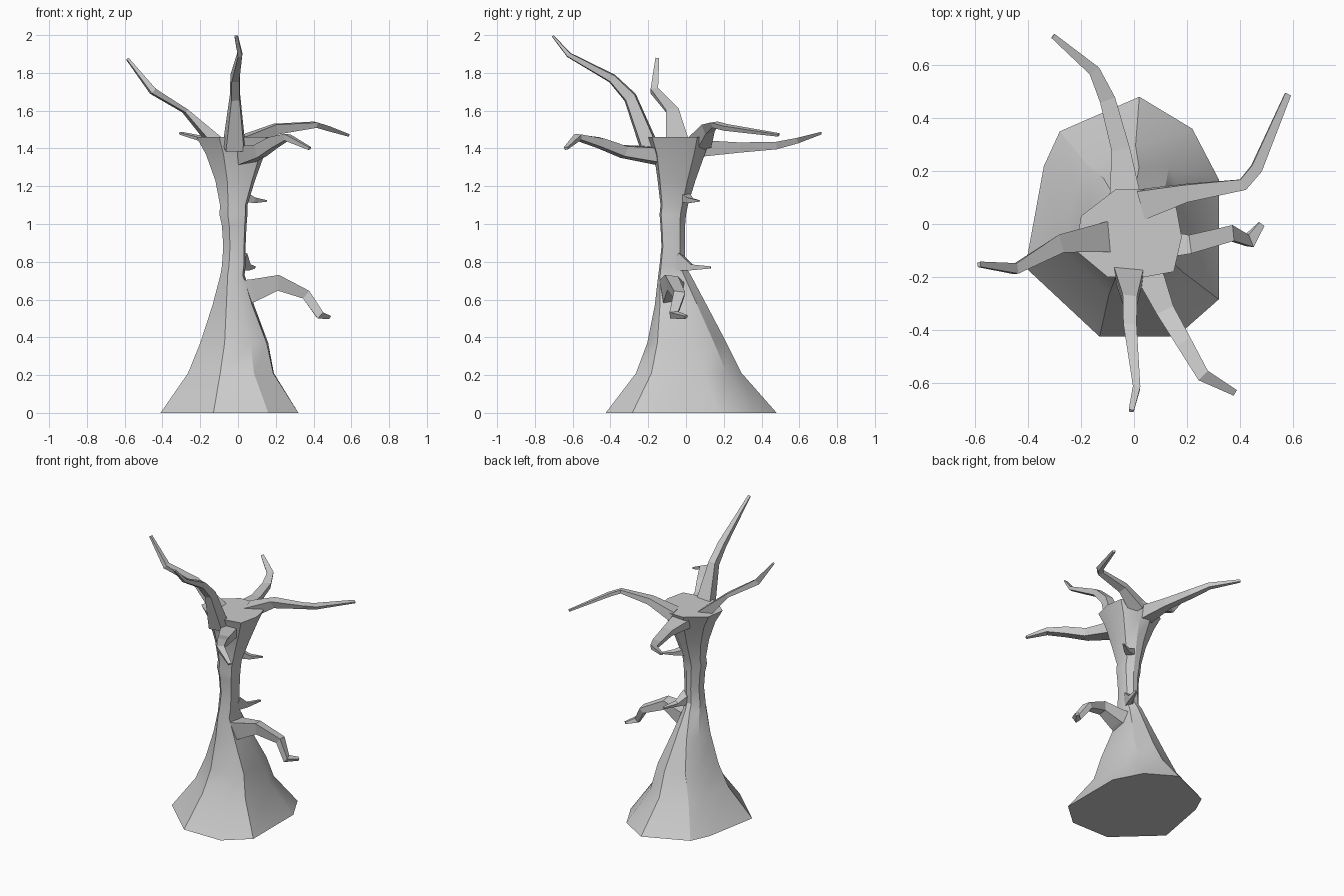
import bpy, bmesh, math
from mathutils import Vector


def make_object(name, rings, smooth=0):
    """Skin a list of equal-length vertex rings and cap both ends."""
    bm = bmesh.new()
    loops = [[bm.verts.new(p) for p in r] for r in rings]
    n = len(loops[0])
    for a, b in zip(loops, loops[1:]):
        for i in range(n):
            j = (i + 1) % n
            bm.faces.new((a[i], a[j], b[j], b[i]))
    bm.faces.new(loops[0][::-1])
    bm.faces.new(loops[-1])
    bmesh.ops.recalc_face_normals(bm, faces=bm.faces)
    me = bpy.data.meshes.new(name)
    bm.to_mesh(me)
    bm.free()
    ob = bpy.data.objects.new(name, me)
    bpy.context.collection.objects.link(ob)
    if smooth:
        bpy.ops.object.select_all(action='DESELECT')
        ob.select_set(True)
        bpy.context.view_layer.objects.active = ob
        bpy.ops.object.shade_smooth_by_angle(angle=math.radians(smooth))
    return ob


def normalise(poly):
    """Map an outline into the unit square."""
    xs, ys = zip(*poly)
    return [((x - min(xs)) / (max(xs) - min(xs)), (y - min(ys)) / (max(ys) - min(ys)))
            for x, y in poly]


# Trunk: root outline blends to the sawn-off crown outline
root = normalise([(.02, .48), (-.28, .35), (-.34, .22), (-.41, -.16), (-.13, -.42),
                  (.16, -.42), (.32, -.28), (.32, .17), (.22, .36)])
crown = normalise([(.04, .13), (-.07, .13), (-.2, .03), (-.22, -.1), (-.1, -.2),
                   (.04, -.2), (.15, -.18), (.18, -.05), (.16, .06)])
# z, x min, x max, y min, y max, blend
levels = [(0, -.41, .32, -.425, .48, 0), (.21, -.265, .19, -.265, .295, .1),
          (.37, -.20, .16, -.205, .215, .3), (.57, -.135, .085, -.165, .11, .6),
          (.73, -.093, .035, -.147, .025, 1), (.78, -.085, .04, -.14, -.005, 1),
          (.88, -.078, .04, -.13, -.005, 1), (.99, -.085, .045, -.135, -.005, 1),
          (1.05, -.098, .05, -.14, 0, 1), (1.10, -.095, .05, -.135, .01, 1),
          (1.23, -.12, .09, -.15, .05, 1), (1.37, -.17, .14, -.17, .10, 1),
          (1.46, -.22, .18, -.20, .13, 1)]
rings = []
for z, x0, x1, y0, y1, t in levels:
    rings.append([(x0 + (x1 - x0) * (a[0] + (b[0] - a[0]) * t),
                   y0 + (y1 - y0) * (a[1] + (b[1] - a[1]) * t), z)
                  for a, b in zip(root, crown)])
make_object("trunk", rings, 30)


def branch(name, pts):
    """Four-sided tapering limb; each point is x, y, z, half width, half height."""
    P = [Vector(p[:3]) for p in pts]
    flat = P[-1] - P[0]
    flat.z = 0
    last_side = Vector((-flat.y, flat.x, 0)).normalized()
    rings = []
    for i, p in enumerate(P):
        t = Vector()
        if i > 0:
            t += (p - P[i - 1]).normalized()
        if i < len(P) - 1:
            t += (P[i + 1] - p).normalized()
        t.normalize()
        side = (last_side - t * last_side.dot(t)).normalized()
        up = t.cross(side)
        last_side = side
        w, h = pts[i][3:]
        rings.append([p + side * w * a + up * h * b
                      for a, b in ((1, .75), (-1, 1), (-.75, -1), (.85, -.8))])
    make_object(name, rings)


# Crown branches
branch("left_branch", [(-.10, -.05, 1.42, .06, .04), (-.28, -.075, 1.6, .035, .013),
                       (-.45, -.17, 1.705, .02, .02), (-.585, -.153, 1.875, .01, .008)])
branch("back_branch", [(-.03, .06, 1.40, .065, .045), (-.05, .28, 1.405, .035, .027),
                       (-.10, .47, 1.415, .03, .02), (-.15, .58, 1.44, .022, .015),
                       (-.305, .71, 1.48, .01, .007)])
branch("back_right_branch", [(.04, .08, 1.43, .055, .045), (.2, .12, 1.505, .033, .028),
                             (.41, .15, 1.527, .022, .015), (.46, .21, 1.512, .022, .014),
                             (.58, .49, 1.472, .012, .007)])
branch("front_right_branch", [(.03, -.12, 1.36, .06, .05), (.12, -.33, 1.385, .035, .035),
                              (.19, -.45, 1.43, .03, .03), (.26, -.57, 1.46, .025, .018),
                              (.38, -.635, 1.40, .012, .008)])
branch("front_branch", [(-.02, -.19, 1.40, .06, .05), (-.015, -.295, 1.67, .027, .035),
                        (-.015, -.39, 1.77, .025, .025), (.01, -.62, 1.895, .014, .014),
                        (-.01, -.705, 1.995, .01, .006)])

# Low bough and twigs on the right of the trunk
branch("low_bough", [(-.01, -.07, .63, .075, .075), (.08, -.075, .65, .06, .06),
                     (.21, -.075, .69, .035, .042), (.36, -.035, .625, .03, .026),
                     (.43, -.065, .52, .025, .022), (.48, .0, .508, .012, .009)])
branch("upper_twig", [(.0, -.02, 1.15, .035, .03), (.08, .02, 1.125, .02, .015),
                      (.15, .07, 1.122, .006, .004)])
branch("lower_twig", [(.01, -.04, .80, .035, .05), (.05, .03, .77, .018, .016),
                      (.085, .13, .77, .008, .006)])
